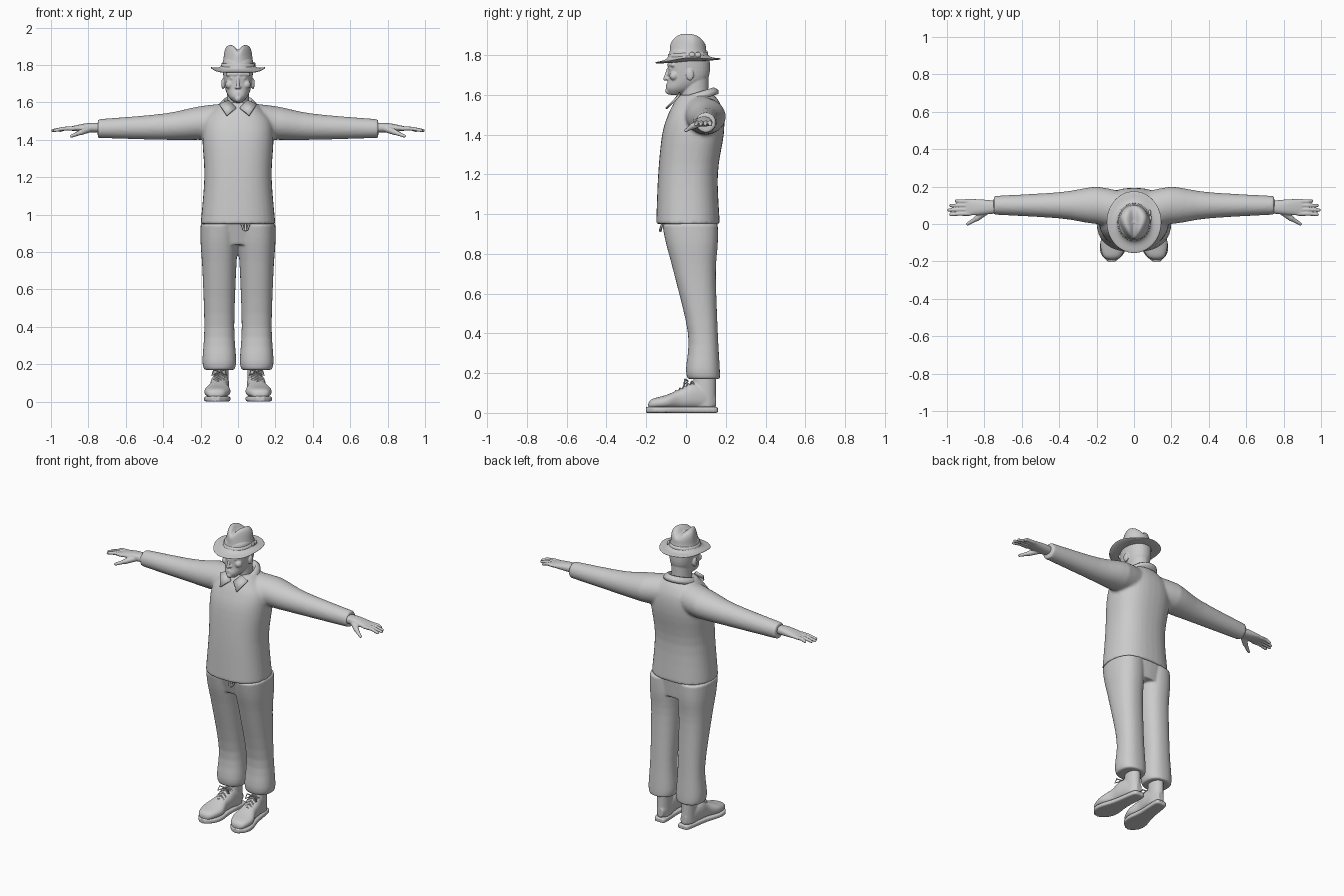
import bpy
import bmesh
import math
from mathutils import Matrix, Vector

old_cube = bpy.data.objects.get("Cube")
if old_cube:
    bpy.data.objects.remove(old_cube, do_unlink=True)

grey = bpy.data.materials.new("light_grey")
grey.use_nodes = True
grey.diffuse_color = (.6, .6, .6, 1)
grey.node_tree.nodes["Principled BSDF"].inputs["Base Color"].default_value = grey.diffuse_color

SIDES = (("left", 1), ("right", -1))


def smooth_rows(rows, steps):
    """Spline interpolation between section rows."""
    smooth = []
    last = len(rows) - 1
    for i in range(last):
        before, start, end, after = (Vector(rows[max(0, min(last, k))]) for k in (i - 1, i, i + 1, i + 2))
        for k in range(steps):
            t = k / steps
            slope_in, slope_out = (end - before) / 2, (after - start) / 2
            ease = t * t * (3 - 2 * t)
            smooth.append(start.lerp(end, ease) + slope_in * t * (1 - t) ** 2 - slope_out * t * t * (1 - t))
    return smooth + [Vector(rows[-1])]


def centred(position):
    return 0


def loft(bm, rows, axis="z", side=1, steps=4, power=2, centre=centred, warp=None):
    """Skin rounded sections; a row is position, half width, lower and upper limit."""
    count = 36
    rings = []
    for position, half, low, high in smooth_rows(rows, steps):
        ring = []
        for k in range(count):
            angle = math.tau * k / count
            c, s = (math.copysign(abs(f) ** (2 / power), f) for f in (math.cos(angle), math.sin(angle)))
            u = centre(position) + half * c
            v = (low + high) / 2 + (high - low) / 2 * s
            point = {"x": (position, u, v), "y": (u, position, v), "z": (u, v, position)}[axis]
            x, y, z = warp(*point) if warp else point
            ring.append(bm.verts.new((x * side, y, z)))
        rings.append(ring)
    for lower, upper in zip(rings, rings[1:]):
        for k in range(count):
            bm.faces.new((lower[k - 1], lower[k], upper[k], upper[k - 1]))
    bm.faces.new(rings[0])
    bm.faces.new(rings[-1])


def ovals(base, middle, pairs):
    """Rows for oval sections, slightly longer than wide, from height and radius."""
    return [(base + height, r, middle - r * 1.13, middle + r * 1.13) for height, r in pairs]


def ball(bm, centre, size):
    matrix = Matrix.Translation(centre) @ Matrix.Diagonal((*size, 1))
    bmesh.ops.create_icosphere(bm, subdivisions=2, radius=1, matrix=matrix)


def limb(bm, start, end, start_radius, end_radius):
    """Tapered rounded rod made from overlapping balls."""
    count = 12
    for k in range(count):
        t = k / (count - 1)
        radius = start_radius + (end_radius - start_radius) * t
        ball(bm, Vector(start).lerp(Vector(end), t), (radius, radius, radius))


def finish(bm, name):
    bmesh.ops.recalc_face_normals(bm, faces=bm.faces)
    for face in bm.faces:
        face.smooth = True
    mesh = bpy.data.meshes.new(name)
    bm.to_mesh(mesh)
    bm.free()
    mesh.materials.append(grey)
    part = bpy.data.objects.new(name, mesh)
    bpy.context.collection.objects.link(part)
    return part


def fuse(part, voxel, relax):
    """Merge overlapping shapes into one soft skin."""
    remesh = part.modifiers.new("Fuse", "REMESH")
    remesh.mode = "VOXEL"
    remesh.voxel_size = voxel
    remesh.use_smooth_shade = True
    smooth = part.modifiers.new("Relax", "SMOOTH")
    smooth.iterations = relax


def cord(name, paths, radius):
    curve = bpy.data.curves.new(name, "CURVE")
    curve.dimensions = "3D"
    curve.bevel_depth = radius
    curve.bevel_resolution = 2
    for path in paths:
        spline = curve.splines.new("POLY")
        spline.points.add(len(path) - 1)
        for point, location in zip(spline.points, path):
            point.co = (*location, 1)
    curve.materials.append(grey)
    bpy.context.collection.objects.link(bpy.data.objects.new(name, curve))


# Pullover: body and both sleeves fused together
bm = bmesh.new()
loft(bm, [(.95, .2, -.15, .17), (1.2, .18, -.14, .16), (1.4, .19, -.12, .19),
          (1.5, .18, -.09, .19), (1.56, .13, -.06, .17), (1.6, .09, -.03, .14)], power=2.4)
for label, side in SIDES:
    loft(bm, [(0, .1, 1.4, 1.6), (.2, .1, 1.4, 1.58), (.4, .07, 1.4, 1.54), (.75, .05, 1.41, 1.51)],
         axis="x", side=side, centre=lambda x: .1 - .2 * max(0, .2 - x))
fuse(finish(bm, "pullover"), .009, 4)

# Trousers: seat and two legs, gathered at the cuffs
bm = bmesh.new()
loft(bm, [(.84, .15, -.08, .15), (.98, .19, -.12, .16)], power=2.4)
for label, side in SIDES:
    loft(bm, [(.95, .1, -.12, .16), (.85, .1, -.1, .16), (.7, .09, -.06, .15), (.4, .08, 0.01, .16),
              (.22, .09, 0, .17), (.17, .08, .01, .17)],
         side=side, power=2.3, centre=lambda z: .1)
fuse(finish(bm, "trousers"), .007, 4)

# Drawstring hanging below the hem
cord("drawstring", [[(.02, -.12, .95), (.03, -.13, .92), (.05, -.13, .92), (.06, -.12, .95)],
                    [(.04, -.12, .95), (.04, -.13, .91)]], .006)


# Shoes turned slightly outward, with soles and laces
def foot_line(y):
    return .1 - .1 * y


for label, side in SIDES:
    bm = bmesh.new()
    loft(bm, [(.15, .02, .03, .09), (.1, .04, .02, .13), (.03, .05, .02, .15), (-.03, .05, .02, .12),
              (-.1, .07, .02, .09), (-.17, .05, .02, .07), (-.19, .02, .02, .05)],
         axis="y", side=side, power=2.4, centre=foot_line)
    loft(bm, [(.03, .04, .03, .15), (.2, .04, .04, .15)], side=side, centre=lambda z: .09)
    fuse(finish(bm, label + "_shoe"), .006, 3)
    bm = bmesh.new()
    loft(bm, [(y, half, 0, .03) for y, half in
              ((.16, .02), (.14, .04), (0, .05), (-.1, .07), (-.16, .06), (-.2, .02))],
         axis="y", side=side, power=5, centre=foot_line)
    fuse(finish(bm, label + "_sole"), .005, 1)
    laces = []
    for k in range(5):
        y = .03 - .02 * k
        z = .16 + .6 * (y - .03)
        for lean in (-.01, .01):
            laces.append([(side * (foot_line(y) + reach), y + lean * reach / .03, z - 20 * reach ** 2)
                          for reach in (-.03, 0, .03)])
    bow = [(0, 0), (-.03, .01), (-.04, -.02), (0, 0), (.03, .01), (.04, -.02), (0, 0)]
    laces.append([(side * (.1 + across), .01 - abs(across) / 2, .16 + rise) for across, rise in bow])
    cord(label + "_laces", laces, .004)

# Hands with four fingers and a thumb
for label, side in SIDES:
    bm = bmesh.new()
    loft(bm, [(.71, .03, 1.44, 1.49), (.8, .04, 1.44, 1.49), (.9, .045, 1.45, 1.47)],
         axis="x", side=side, power=2.3, centre=lambda x: .09)
    for finger in range(4):
        y = .055 + .022 * finger
        tip = .99 - .01 * (finger - 1) ** 2
        knuckle = (side * .93, y, 1.46)
        limb(bm, (side * .88, y, 1.46), knuckle, .012, .011)
        limb(bm, knuckle, (side * tip, y * 1.1 - .01, 1.45), .011, .009)
    thumb_joint = (side * .84, .03, 1.44)
    limb(bm, (side * .79, .07, 1.46), thumb_joint, .02, .016)
    limb(bm, thumb_joint, (side * .89, 0, 1.42), .014, .009)
    fuse(finish(bm, label + "_hand"), .004, 2)

# Head with neck and facial features
bm = bmesh.new()
loft(bm, [(1.6, .02, -.08, -.02), (1.63, .05, -.1, .05), (1.68, .07, -.09, .11),
          (1.76, .08, -.09, .12), (1.82, .08, -.08, .1), (1.85, .05, -.05, .08)], power=2.15)
loft(bm, ovals(1.5, .045, [(0, .07), (.1, .06), (.2, .06)]))
limb(bm, (0, -.09, 1.73), (0, -.105, 1.68), .007, .01)
ball(bm, (0, -.085, 1.62), (.02, .02, .02))
for label, side in SIDES:
    ball(bm, (side * .01, -.095, 1.68), (.008, .008, .008))
    limb(bm, (side * .01, -.085, 1.75), (side * .055, -.065, 1.75), .011, .011)
    ball(bm, (side * .03, -.075, 1.73), (.014, .011, .008))
    ball(bm, (side * .045, -.06, 1.695), (.024, .024, .024))
    ball(bm, (side * .08, .02, 1.7), (.01, .02, .03))
    for lip in (1.64, 1.65):
        limb(bm, (0, -.095, lip), (side * .02, -.09, 1.645), .006, .004)
fuse(finish(bm, "head"), .004, 2)

# Shirt collar: sloping band and two pointed flaps
bm = bmesh.new()
loft(bm, ovals(1.6, .05, [(-.03, .1), (-.01, .1), (.01, .08), (.01, .07), (-.04, .07)]), steps=1,
     warp=lambda x, y, z: (x, y, z + .3 * (y - .05)))
finish(bm, "shirt_collar")
for label, side in SIDES:
    bm = bmesh.new()
    corners = ((.01, -.06, 1.57), (.06, -.1, 1.53), (.1, -.04, 1.59), (.05, -.03, 1.61))
    bm.faces.new([bm.verts.new((side * x, y, z)) for x, y, z in corners])
    thickness = finish(bm, label + "_collar_point").modifiers.new("Thickness", "SOLIDIFY")
    thickness.thickness = .01
    thickness.offset = 0


# Hat: tilted brim, crown pinched at the front and creased along the top
def tilt(x, y, z):
    return x, y, z + .06 * y


def hat_shape(x, y, z):
    rise = max(0, min(1, (z - 1.8) / .08))
    pinch = .4 * rise * max(0, min(1, (.04 - y) / .11))
    crease = .02 * rise * max(0, (z - 1.87) / .03) * math.exp(-(x / .025) ** 2)
    curl = 5 * max(0, abs(x) - .09) ** 2
    slope = .06 * y * (1 - rise) - 2 * rise * y * y
    return x * (1 - pinch), y, z + slope + curl - crease


bm = bmesh.new()
loft(bm, ovals(1.77, .01, [(-.005, .08), (-.005, .14), (0, .15), (.005, .14), (.01, .09), (.06, .08),
                           (.1, .08), (.13, .07), (.14, .05), (.14, .03), (.13, .01)]),
     steps=1, warp=hat_shape)
rounding = finish(bm, "hat").modifiers.new("Round", "SUBSURF")
rounding.levels = rounding.render_levels = 2

# Hat band with a bow on the left
bm = bmesh.new()
loft(bm, ovals(1.78, .01, [(0, .08), (0, .092), (.03, .088), (.03, .08)]), steps=1, warp=tilt)
finish(bm, "hat_band")
bm = bmesh.new()
for y in (.03, .06):
    ball(bm, (.09 - y / 10, y, 1.8), (.008, .016, .015))
finish(bm, "hat_bow")
